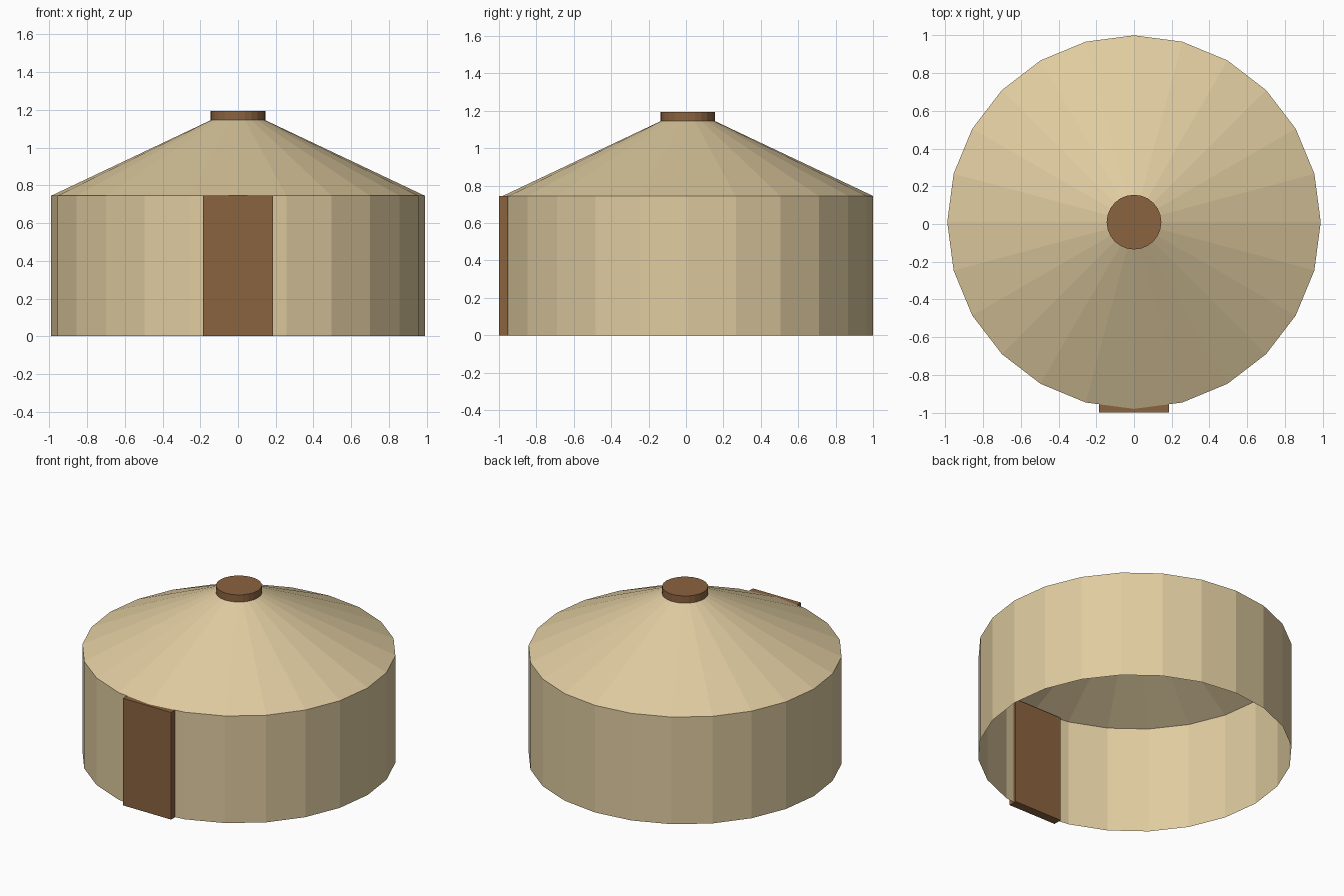
import bpy, bmesh
from mathutils import Matrix

cube = bpy.data.objects.get("Cube")
if cube:
    bpy.data.objects.remove(cube, do_unlink=True)

CENTRE_Y = 0.01
SIDES = 24
RADIUS, EAVE, VENT_RADIUS, VENT_BASE = 0.99, 0.745, 0.145, 1.145


def material(name, rgb):
    mat = bpy.data.materials.new(name)
    mat.use_nodes = True
    mat.diffuse_color = (*rgb, 1)
    mat.node_tree.nodes["Principled BSDF"].inputs["Base Color"].default_value = (*rgb, 1)
    return mat


canvas = material("canvas", (0.74, 0.60, 0.35))
wood = material("brown_wood", (0.258, 0.126, 0.051))


def finish(name, bm, mat):
    mesh = bpy.data.meshes.new(name)
    bm.to_mesh(mesh)
    bm.free()
    mesh.materials.append(mat)
    obj = bpy.data.objects.new(name, mesh)
    bpy.context.collection.objects.link(obj)
    return obj


def ring_part(name, mat, r_low, r_high, z_low, z_high, capped=False):
    """Flat-sided cylinder or cone section; vertices lie on the x and y axes."""
    bm = bmesh.new()
    bmesh.ops.create_cone(bm, cap_ends=capped, segments=SIDES,
                          radius1=r_low, radius2=r_high, depth=z_high - z_low,
                          matrix=Matrix.Translation((0, CENTRE_Y, (z_low + z_high) / 2)))
    return finish(name, bm, mat)


def box(name, mat, low, high):
    bm = bmesh.new()
    size = [b - a for a, b in zip(low, high)]
    mid = [(a + b) / 2 for a, b in zip(low, high)]
    bmesh.ops.create_cube(bm, size=1,
                          matrix=Matrix.Translation(mid) @ Matrix.Diagonal((*size, 1)))
    return finish(name, bm, mat)


# Open-bottomed tent shell
ring_part("wall", canvas, RADIUS, RADIUS, 0, EAVE)
ring_part("roof", canvas, RADIUS, VENT_RADIUS, EAVE, VENT_BASE)

# Wooden crown and door
ring_part("crown", wood, VENT_RADIUS, VENT_RADIUS, VENT_BASE, VENT_BASE + 0.05, capped=True)
box("door", wood, (-0.185, -1, 0), (0.185, -0.94, EAVE))
